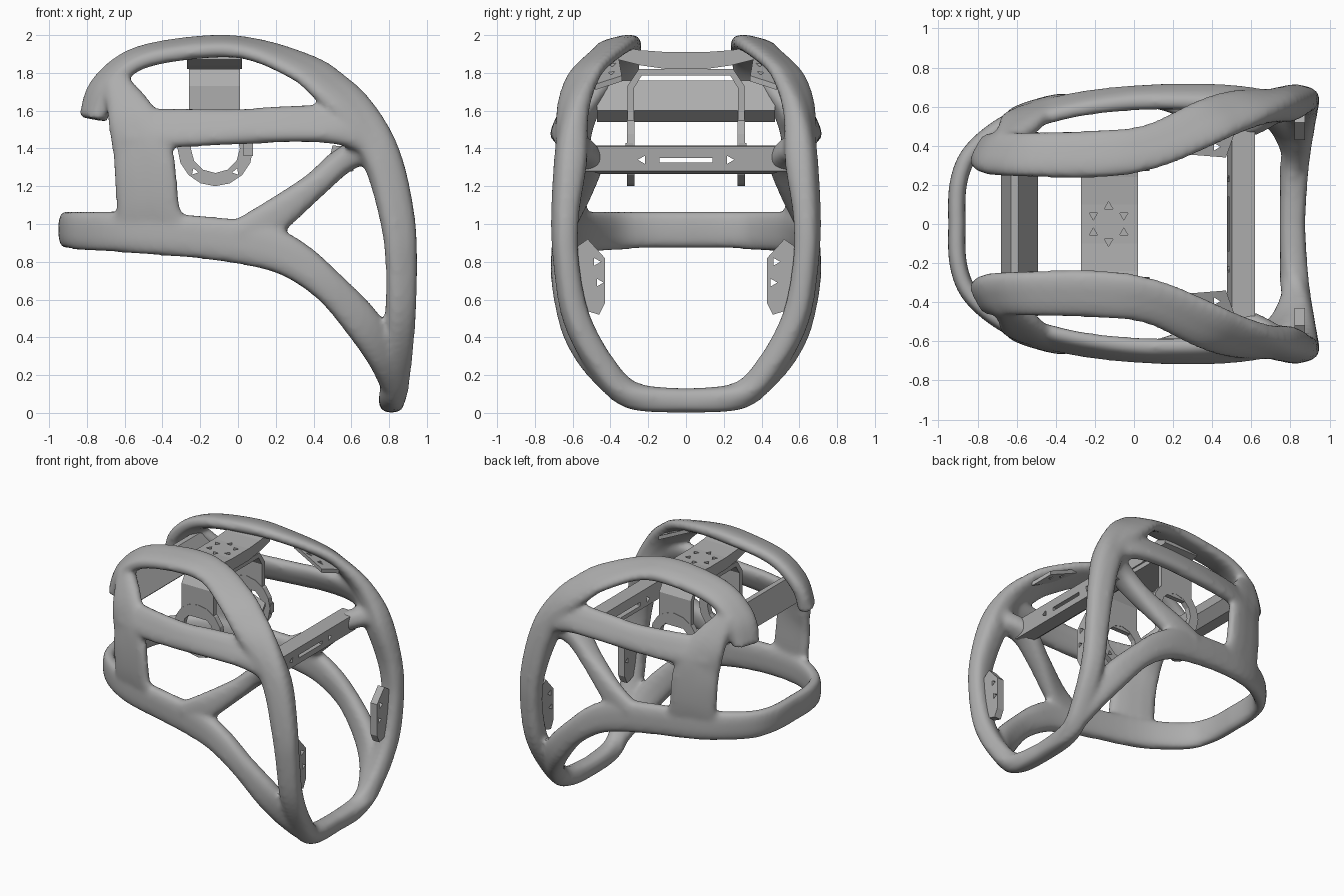
import bpy
import bmesh
import math
from mathutils import Vector

old = bpy.data.objects.get("Cube")
if old:
    bpy.data.objects.remove(old, do_unlink=True)

grey = bpy.data.materials.new("frame_grey")
grey.use_nodes = True
grey.diffuse_color = (0.42, 0.42, 0.42, 1)
grey.node_tree.nodes["Principled BSDF"].inputs["Base Color"].default_value = (0.42, 0.42, 0.42, 1)


def make_object(name, bm):
    bmesh.ops.recalc_face_normals(bm, faces=bm.faces)
    mesh = bpy.data.meshes.new(name)
    bm.to_mesh(mesh)
    bm.free()
    obj = bpy.data.objects.new(name, mesh)
    bpy.context.collection.objects.link(obj)
    mesh.materials.append(grey)
    return obj


def activate(obj):
    bpy.ops.object.select_all(action='DESELECT')
    obj.select_set(True)
    bpy.context.view_layer.objects.active = obj


def apply_all(obj):
    activate(obj)
    for m in list(obj.modifiers):
        bpy.ops.object.modifier_apply(modifier=m.name)


def spline(points, steps=5):
    """Smooth curve through the points; every value is interpolated."""
    p = [Vector(q) for q in points]
    p = [p[0]] + p + [p[-1]]
    out = []
    for a, b, c, d in zip(p, p[1:], p[2:], p[3:]):
        for i in range(steps):
            t = i / steps
            out.append(0.5 * (2 * b + (c - a) * t + (2 * a - 5 * b + 4 * c - d) * t * t
                              + (3 * b - a - 3 * c + d) * t ** 3))
    return out + [p[-1]]


def outward(p):
    """Approximate outward direction of the shell the bands lie on."""
    back = min(1, max(0, (-p.x - 0.55) / 0.3))
    lean = 0.2 if p.x > 0 else 0.35 + 0.65 * back
    return Vector((p.x * lean, p.y, 2.8 * max(0, p.z - 1.42)))


def sweep(bm, points, side, sides=14):
    """Flattened tube; each point is x, y, z, width, thickness."""
    samples = spline(points)
    pos = [Vector(s[:3]) for s in samples]
    rings = []
    for i, s in enumerate(samples):
        tangent = (pos[min(i + 1, len(pos) - 1)] - pos[max(i - 1, 0)]).normalized()
        n = outward(pos[i])
        n = (n - tangent * n.dot(tangent)).normalized()
        across = tangent.cross(n)
        ring = []
        for k in range(sides):
            a = math.tau * k / sides
            c, d = math.cos(a), math.sin(a)
            u = math.copysign(abs(c) ** 0.75, c) * s[3] / 2
            v = math.copysign(abs(d) ** 0.75, d) * s[4] / 2
            co = pos[i] + across * u + n * v
            ring.append(bm.verts.new((co.x, co.y * side, co.z)))
        rings.append(ring)
    for r, q in zip(rings, rings[1:]):
        for k in range(sides):
            j = (k + 1) % sides
            bm.faces.new((r[k], r[j], q[j], q[k]))
    bm.faces.new(rings[0])
    bm.faces.new(rings[-1])


def add_slab(bm, pts, vec):
    """Flat outline pushed along a vector."""
    lo = [bm.verts.new(p) for p in pts]
    hi = [bm.verts.new(Vector(p) + Vector(vec)) for p in pts]
    bm.faces.new(lo)
    bm.faces.new(hi)
    for i in range(len(lo)):
        j = (i + 1) % len(lo)
        bm.faces.new((lo[i], lo[j], hi[j], hi[i]))


def slab(name, pts, vec, cuts=()):
    bm = bmesh.new()
    add_slab(bm, pts, vec)
    obj = make_object(name, bm)
    if cuts:
        cb = bmesh.new()
        for c in cuts:
            add_slab(cb, *c)
        cutter = make_object("cutter", cb)
        cutter.hide_render = True
        m = obj.modifiers.new("holes", 'BOOLEAN')
        m.operation = 'DIFFERENCE'
        m.solver = 'EXACT'
        m.object = cutter
        apply_all(obj)
        bpy.data.objects.remove(cutter, do_unlink=True)
    return obj


def circle(axis, u, v, at, r, n, turn=0.0):
    """Regular polygon around the x, y or z axis."""
    pts = []
    for k in range(n):
        a = math.tau * k / n + turn
        p, q = u + r * math.cos(a), v + r * math.sin(a)
        pts.append({'x': (at, p, q), 'y': (p, at, q), 'z': (p, q, at)}[axis])
    return pts


# Bands of one side of the shell
main_band = [(-.765, .37, 1.555, .2, .12), (-.71, .36, 1.73, .23, .11), (-.52, .355, 1.88, .24, .1),
             (-.15, .36, 1.94, .25, .1), (.1, .4, 1.92, .24, .09), (.35, .51, 1.825, .26, .09),
             (.48, .565, 1.73, .26, .1), (.62, .6, 1.585, .24, .13), (.76, .61, 1.35, .21, .17),
             (.84, .64, 1.05, .19, .14), (.865, .635, .8, .17, .13), (.86, .58, .5, .16, .14),
             (.84, .44, .24, .15, .14), (.82, .28, .09, .14, .14), (.81, -.03, .065, .13, .13)]
lower_band = [(-.905, -.03, .97, .2, .09), (-.9, .2, .97, .2, .09), (-.83, .37, .965, .21, .09),
              (-.65, .51, .96, .22, .1), (-.45, .585, .95, .23, .1), (-.2, .625, .93, .23, .1),
              (.1, .65, .89, .24, .11), (.3, .655, .81, .21, .12), (.49, .645, .66, .18, .12),
              (.67, .59, .46, .2, .13), (.77, .5, .29, .17, .13), (.82, .38, .15, .13, .13)]
rear_post = [(-.46, .585, .93, .4, .06), (-.48, .595, 1.12, .35, .09), (-.5, .59, 1.35, .34, .09),
             (-.56, .535, 1.56, .27, .1), (-.65, .42, 1.76, .13, .1)]
side_bar = [(-.58, .54, 1.51, .22, .09), (-.3, .61, 1.51, .22, .09), (0, .645, 1.515, .2, .1),
            (.3, .65, 1.53, .21, .1), (.55, .635, 1.52, .22, .11), (.74, .62, 1.43, .18, .12)]
diagonal = [(.02, .65, .93, .2, .1), (.18, .63, 1.03, .19, .11), (.4, .56, 1.2, .14, .15),
            (.56, .53, 1.34, .14, .18), (.74, .6, 1.42, .14, .14)]

bm = bmesh.new()
for side in (1, -1):
    for path in (main_band, lower_band, rear_post, side_bar, diagonal):
        sweep(bm, path, side)
frame = make_object("shell_frame", bm)
rm = frame.modifiers.new("blend", 'REMESH')
rm.mode = 'VOXEL'
rm.voxel_size = 0.017
sm = frame.modifiers.new("soften", 'SMOOTH')
sm.factor = 0.5
sm.iterations = 7
apply_all(frame)
activate(frame)
bpy.ops.object.shade_smooth_by_angle(angle=math.radians(45))

# Rear crossbar, a tilted wedge
slab("rear_crossbar", [(x, -.47, z) for x, z in
     ((-.68, 1.57), (-.63, 1.76), (-.59, 1.76), (-.49, 1.6), (-.56, 1.54))], (0, .94, 0))

# Front crossbar with a slot and two triangular holes
slot = ([(.4, y, z) for y, z in ((-.14, 1.325), (.14, 1.325), (.14, 1.35), (-.14, 1.35))], (.4, 0, 0))
holes = [(circle('x', s * .23, 1.34, .4, .025, 3, math.pi / 2 - s * math.pi / 2), (.4, 0, 0)) for s in (1, -1)]
slab("front_crossbar", [(x, -.55, z) for x, z in
     ((.475, 1.3), (.52, 1.265), (.61, 1.28), (.62, 1.41), (.5, 1.415))], (0, 1.1, 0), [slot] + holes)

# Top plate with a circle of triangular holes
half = [(.1, 1.91), (.24, 1.92), (.36, 1.94)]
under = [(.36, 1.87), (.24, 1.84), (.1, 1.82)]
outline = half + under
outline += [(-y, z) for y, z in reversed(outline)]
holes = [(circle('z', -.13 + .09 * math.cos(a), .09 * math.sin(a), 1.85, .025, 3, a), (0, 0, .2))
         for a in (math.tau * k / 6 + math.pi / 6 for k in range(6))]
slab("top_plate", [(-.27, y, z) for y, z in outline], (.29, 0, 0), holes)

# Hanging strap, an arch that touches the underside of the top plate
arch = [(.31, 1.5), (.31, 1.73), (.25, 1.82)]
inner = [(.235, 1.785), (.275, 1.72), (.275, 1.5)]
outline = [(-y, z) for y, z in arch] + [(y, z) for y, z in reversed(arch)]
outline += [(y, z) for y, z in reversed(inner)] + [(-y, z) for y, z in inner]
slab("hanging_strap", [(-.26, y, z) for y, z in outline], (.27, 0, 0))

for side, label in ((1, "left"), (-1, "right")):
    # Ear ring at the foot of the strap, with a small tab
    cuts = [(circle('y', -.12, 1.4, side * .2, .13, 12), (0, side * .2, 0))]
    cuts += [(circle('y', -.12 + .165 * math.cos(a), 1.4 + .165 * math.sin(a), side * .2, .02, 3, a),
              (0, side * .2, 0)) for a in (-2.3, -.85)]
    slab("ear_ring_" + label, circle('y', -.12, 1.4, side * .272, .2, 16), (0, side * .04, 0), cuts)
    slab("ear_tab_" + label, [(x, side * .28, z) for x, z in
         ((.03, 1.36), (.08, 1.36), (.08, 1.43), (.03, 1.43))], (0, side * .04, 0))

    # Mounting plate inside the upper band
    cuts = [(circle('z', x, side * y, 1.6, .022, 3), (0, 0, .4)) for x, y in ((.33, .39), (.42, .395))]
    slab("brow_plate_" + label, [(x, side * y, z) for x, y, z in
         ((.22, .36, 1.9), (.47, .34, 1.785), (.52, .48, 1.74), (.27, .48, 1.865))], (0, 0, -.03), cuts)

    # Mounting tab inside the front leg
    cuts = [(circle('x', side * y, z, .7, .024, 3), (.3, 0, 0)) for y, z in ((.475, .8), (.46, .69))]
    slab("leg_tab_" + label, [(.82, side * y, z) for y, z in
         ((.43, .82), (.52, .92), (.62, .85), (.56, .55), (.46, .52), (.43, .58))], (.055, 0, 0), cuts)
